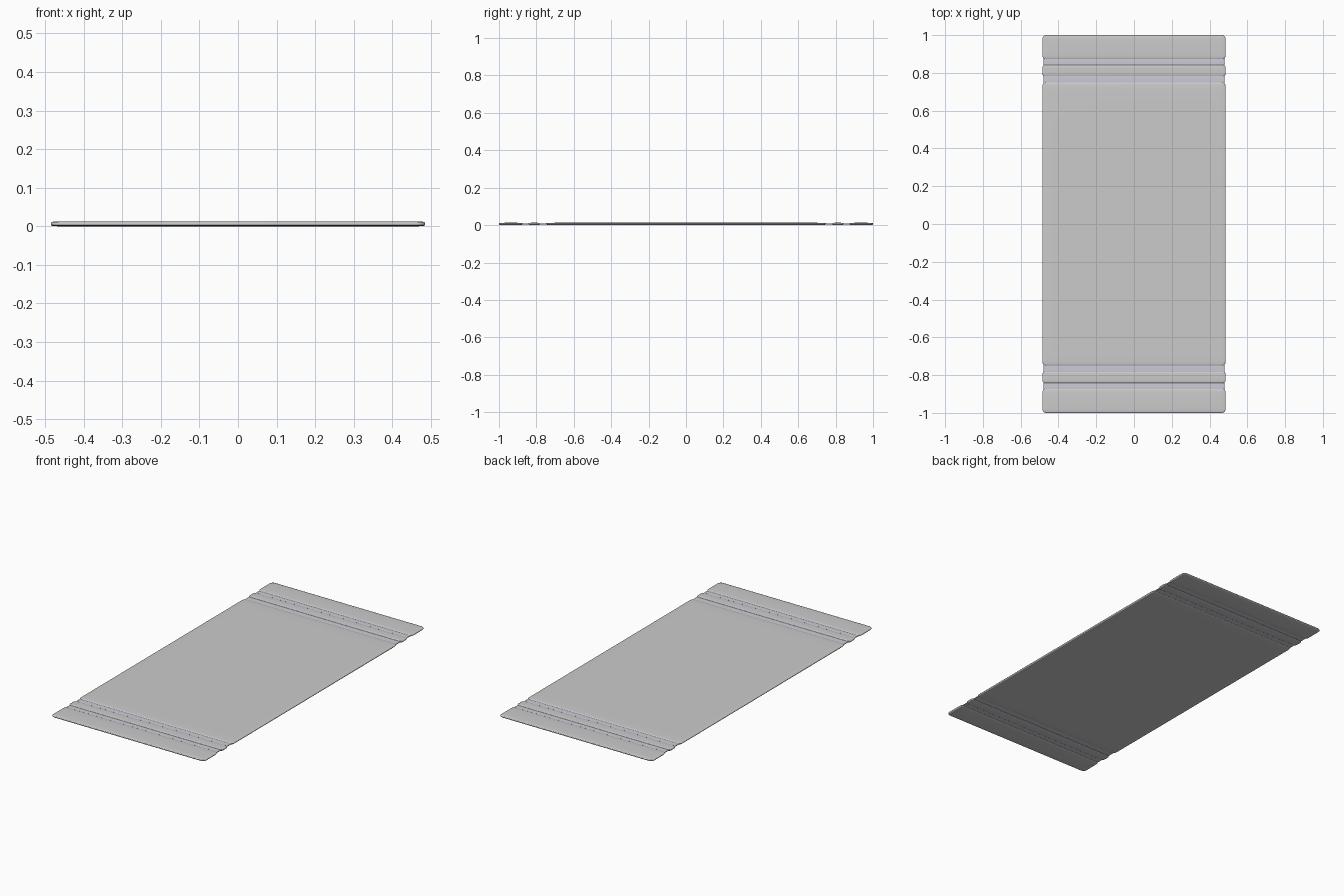
import bpy, bmesh, math

if "Cube" in bpy.data.objects:
    bpy.data.objects.remove(bpy.data.objects["Cube"])

HALF_W, MID = 0.485, 0.0065
blue = bpy.data.materials.new("woven_band")
blue.diffuse_color = (0.6, 0.6, 0.68, 1)
blue.use_nodes = True
blue.node_tree.nodes["Principled BSDF"].inputs["Base Color"].default_value = blue.diffuse_color


def outline(hw, y0, y1, r, seg=5):
    """Rounded rectangle, counter-clockwise."""
    pts = []
    for sx, sy, a0 in ((1, 1, 0), (-1, 1, 90), (-1, -1, 180), (1, -1, 270)):
        cx = sx * (hw - r)
        cy = y1 - r if sy > 0 else y0 + r
        for i in range(seg + 1):
            a = math.radians(a0 + 90 * i / seg)
            pts.append((cx + r * math.cos(a), cy + r * math.sin(a)))
    return pts


def cushion(name, y0, y1, half_t, hw=HALF_W, r=0.02, mat=None):
    """Thin pillow lofted from inset rounded rectangles, alike above and below."""
    reach = min(0.09, (y1 - y0) * 0.42)
    side = [(0, 0.3), (0.03, 0.62), (0.12, 0.78), (0.35, 0.91), (0.65, 0.98), (1, 1)]
    levels = [(f, -h) for f, h in reversed(side)] + side
    bm = bmesh.new()
    rings = []
    for f, h in levels:
        d = reach * f
        rr = min(r, (y1 - y0) * 0.3) * (1 - 0.6 * f)
        pts = outline(hw - min(d, 0.05 * f), y0 + d, y1 - d, min(rr, (y1 - y0 - 2 * d) * 0.45))
        rings.append([bm.verts.new((x, y, MID + h * half_t)) for x, y in pts])
    n = len(rings[0])
    for a, b in zip(rings, rings[1:]):
        for i in range(n):
            j = (i + 1) % n
            bm.faces.new((a[i], a[j], b[j], b[i]))
    bm.faces.new(rings[-1])
    bm.faces.new(rings[0][::-1])
    for f in bm.faces:
        f.smooth = True
    me = bpy.data.meshes.new(name)
    bm.to_mesh(me)
    bm.free()
    ob = bpy.data.objects.new(name, me)
    bpy.context.collection.objects.link(ob)
    if mat:
        me.materials.append(mat)


# Large middle panel
cushion("main_panel", -0.75, 0.75, MID)

# Border ribs, hems and recessed bands at both ends
for s, tag in ((1, "back"), (-1, "front")):
    for part, a, b, t, hw, r, m in (
            ("rib", 0.782, 0.842, MID, HALF_W, 0.015, None),
            ("hem", 0.872, 1.0, MID, HALF_W, 0.02, None),
            ("inner_band", 0.742, 0.790, 0.0035, 0.479, 0.004, blue),
            ("outer_band", 0.834, 0.880, 0.0035, 0.479, 0.004, blue)):
        cushion(f"{tag}_{part}", min(s * a, s * b), max(s * a, s * b), t, hw, r, m)
